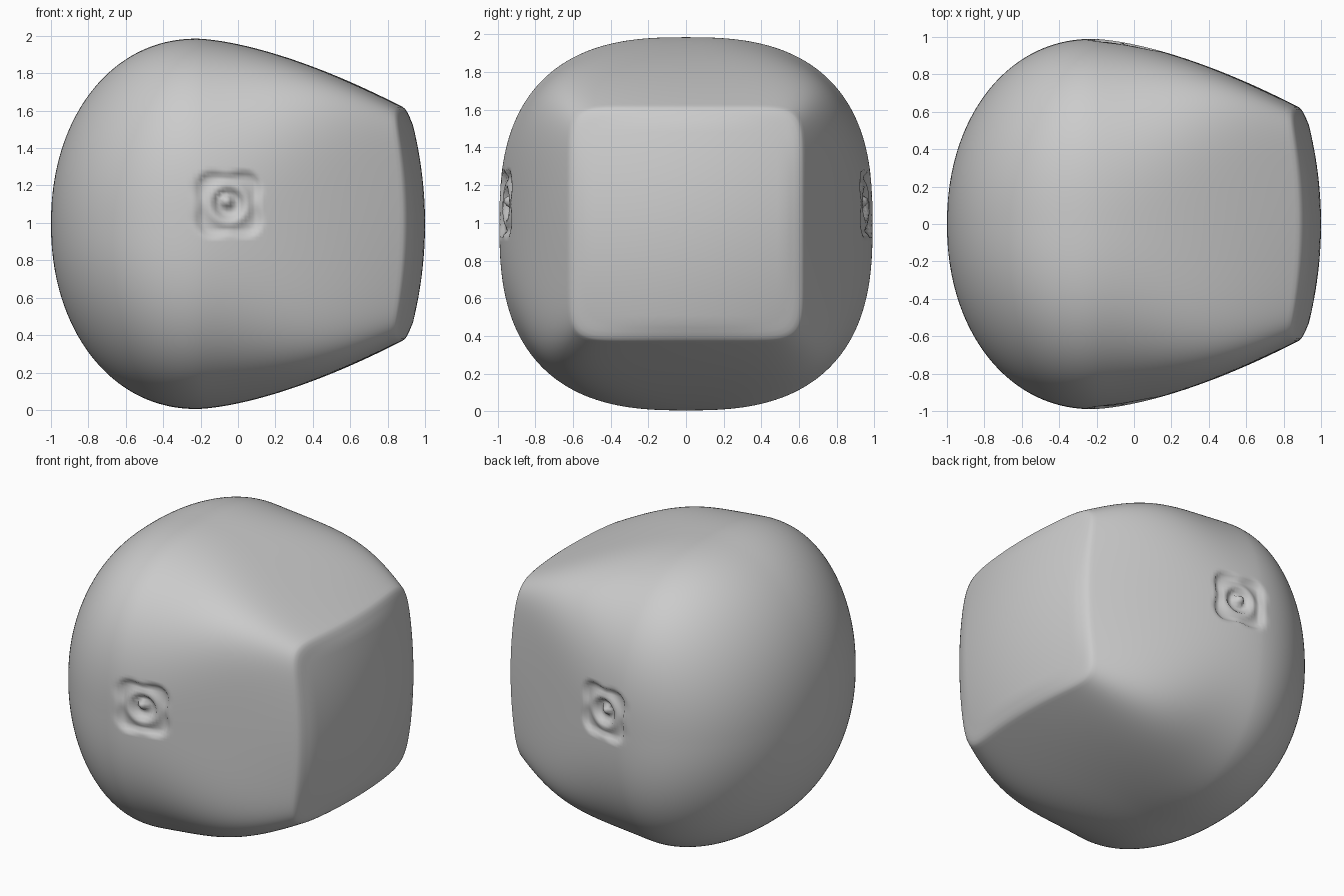
import bpy, bmesh, math

if "Cube" in bpy.data.objects:
    bpy.data.objects.remove(bpy.data.objects["Cube"])

SEG = 320          # points around each section
CZ = 0.995         # centre height


def smooth(a, b, v):
    t = max(0.0, min(1.0, (v - a) / (b - a)))
    return t * t * (3 - 2 * t)


def exponent(x):
    # section goes from round at the left, to soft square, to crisp square at right
    if x < -0.22:
        return 2.1 + 0.55 * smooth(-1.0, -0.22, x)
    return 2.65 + 7.0 * ((x + 0.22) / 1.15) ** 2.2


def section(x, h):
    n = exponent(x)
    pts = []
    for i in range(SEG):
        a = 2 * math.pi * i / SEG
        c, s = math.cos(a), math.sin(a)
        r = h * (abs(c) ** n + abs(s) ** n) ** (-1 / n)
        pts.append((r * c, r * s))
    return pts


def relief(x, z):
    # shallow round socket with an inner pit, a small nub and an uneven rim
    dx, dz = x + 0.05, z - 1.1
    r = math.hypot(dx, dz)
    if r > 0.26:
        return 0.0
    a = math.atan2(dz, dx)
    rim = 0.195 + 0.025 * math.cos(4 * (a - 0.8))
    d = 0.028 * (1 - smooth(rim - 0.035, rim, r))
    d -= 0.018 * smooth(0.06, 0.1, r) * (1 - smooth(0.1, 0.15, r))
    d += 0.02 * (1 - smooth(0.05, 0.09, r))
    d -= 0.045 * (1 - smooth(0.01, 0.045, math.hypot(dx + 0.01, dz - 0.015)))
    return d


# side profile: rounded left end, tapering body, tight bevel
profile = []
for i in range(1, 49):
    a = math.pi / 2 * i / 48
    profile.append((-0.22 - 0.78 * abs(math.cos(a)) ** (2 / 2.1),
                    0.99 * math.sin(a) ** (2 / 2.1)))
for i in range(1, 56):
    t = i / 55
    profile.append((-0.22 + 1.1 * t, 0.99 - 0.365 * t ** 1.55))
profile += [(0.893, 0.615), (0.905, 0.597), (0.917, 0.573), (0.926, 0.55), (0.935, 0.53)]

bm = bmesh.new()
rings = []
for x, h in profile:
    ring = []
    w = smooth(0.1, 0.9, x)
    for y, z in section(x, h):
        px = x - w * 0.065 * ((y * y + z * z) / (h * h) - 1)
        y -= math.copysign(relief(px, z + CZ), y) if abs(y) > 0.7 else 0
        ring.append(bm.verts.new((px, y, z + CZ)))
    rings.append(ring)

# gently domed right face
for k in range(11, 0, -1):
    ring = []
    for y, z in section(0.935, 0.53 * k / 12):
        ring.append(bm.verts.new((1 - 0.065 * (y * y + z * z) / 0.281, y, z + CZ)))
    rings.append(ring)

for r0, r1 in zip(rings, rings[1:]):
    for i in range(SEG):
        j = (i + 1) % SEG
        bm.faces.new((r0[i], r0[j], r1[j], r1[i]))
for ring, x in ((rings[0], -1.0), (rings[-1], 1.0)):
    tip = bm.verts.new((x, 0, CZ))
    for i in range(SEG):
        bm.faces.new((ring[i], ring[(i + 1) % SEG], tip))
bmesh.ops.recalc_face_normals(bm, faces=bm.faces[:])
for f in bm.faces:
    f.smooth = True

mesh = bpy.data.meshes.new("rounded_body")
bm.to_mesh(mesh)
bm.free()
body = bpy.data.objects.new("rounded_body", mesh)
bpy.context.collection.objects.link(body)
